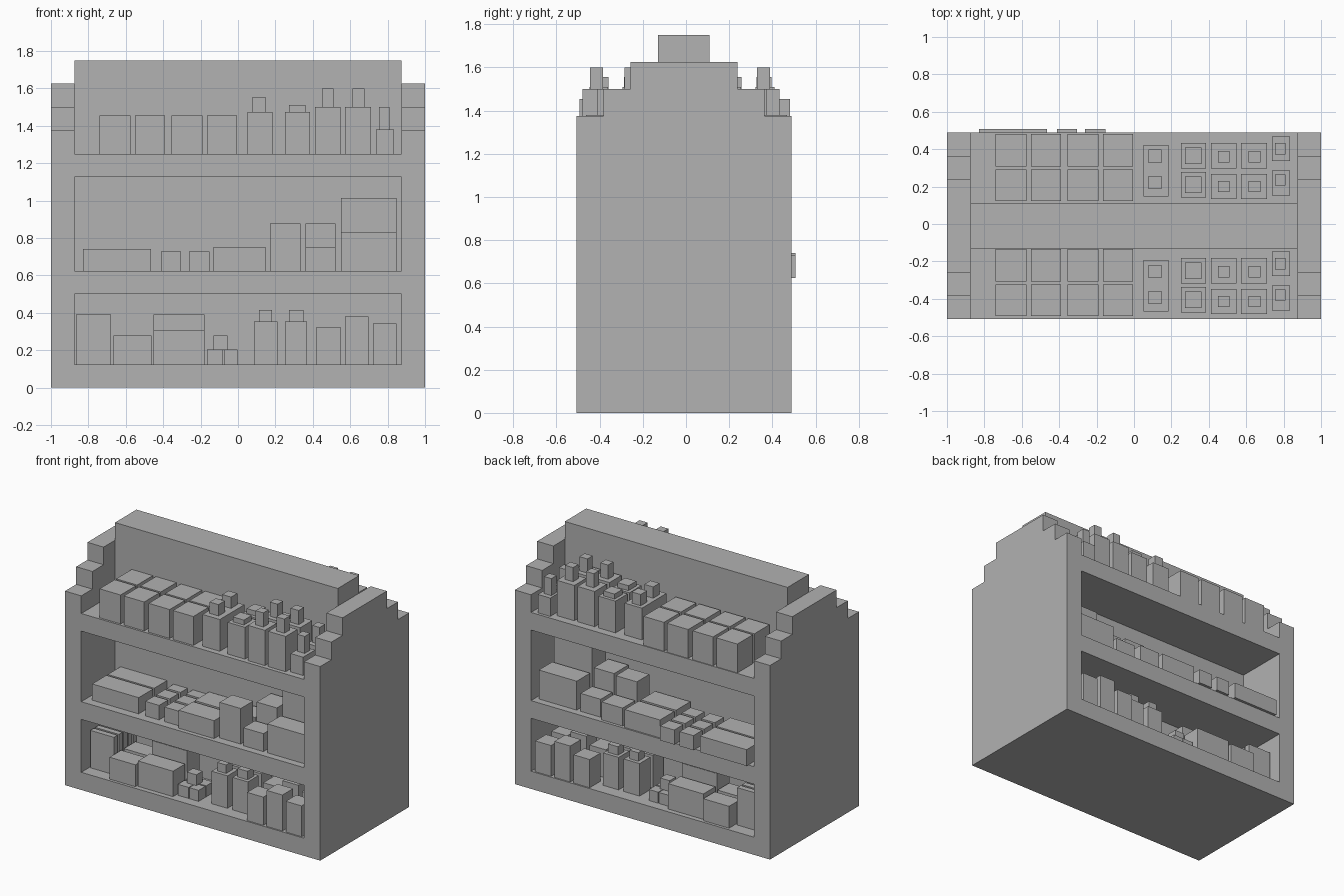
import bpy
import bmesh

cube = bpy.data.objects.get("Cube")
if cube:
    bpy.data.objects.remove(cube, do_unlink=True)

FRONT, BACK = -0.508, 0.488
INNER = 0.873          # half width between the end panels
SHIFT = 0.615          # distance between the front and back displays

# Single flat material
grey = bpy.data.materials.new("plain grey")
grey.use_nodes = True
colour = (0.445, 0.445, 0.445, 1)
grey.diffuse_color = colour
grey.node_tree.nodes["Principled BSDF"].inputs["Base Color"].default_value = colour


def finish(name, bm):
    bmesh.ops.recalc_face_normals(bm, faces=bm.faces)
    mesh = bpy.data.meshes.new(name)
    bm.to_mesh(mesh)
    bm.free()
    mesh.materials.append(grey)
    obj = bpy.data.objects.new(name, mesh)
    bpy.context.collection.objects.link(obj)
    return obj


def add_box(bm, x, y, z):
    """Add a box given by (low, high) pairs."""
    verts = bmesh.ops.create_cube(bm, size=1)["verts"]
    for v in verts:
        for axis, (low, high) in enumerate((x, y, z)):
            v.co[axis] = high if v.co[axis] > 0 else low


def box(name, x, y, z):
    bm = bmesh.new()
    add_box(bm, x, y, z)
    return finish(name, bm)


def end_panel(name, x_low, x_high):
    """Stepped side profile extruded across the panel thickness."""
    front_half, back_half = [], []
    for step in range(3):
        inset, low, high = step * 0.125, 1.25 + step * 0.125, 1.375 + step * 0.125
        low = low if step else 0
        front_half += [(FRONT + inset, low), (FRONT + inset, high)]
        back_half += [(BACK - inset, low), (BACK - inset, high)]
    profile = front_half + back_half[::-1]
    bm = bmesh.new()
    face = bm.faces.new([bm.verts.new((x_low, y, z)) for y, z in profile])
    moved = bmesh.ops.extrude_face_region(bm, geom=[face])["geom"]
    for v in moved:
        if isinstance(v, bmesh.types.BMVert):
            v.co.x = x_high
    return finish(name, bm)


# Frame: end panels, shelves and centre divider
end_panel("left_end_panel", INNER, 1)
end_panel("right_end_panel", -1, -INNER)
for name, low in (("base", 0), ("middle_shelf", 0.5), ("top_shelf", 1.125)):
    box(name, (-INNER, INNER), (FRONT, BACK), (low, low + 0.125))
box("centre_divider", (-INNER, INNER), (-0.13, 0.11), (0.02, 1.75))


def goods(name, columns, rows, low, high, mirrored=False):
    """Boxes for each column and depth row, on the front and the back display.
    Rows are distances from the front edge."""
    for side in ("front", "back"):
        bm = bmesh.new()
        for x in columns:
            for near, far in rows:
                y = (FRONT + near, FRONT + far)
                if side == "back":
                    if mirrored:
                        y = (BACK - far, BACK - near)
                    else:
                        y = (y[0] + SHIFT, y[1] + SHIFT)
                add_box(bm, x, y, (low, high))
        finish(side + "_" + name, bm)


# Top shelf
TOP = 1.25
goods("cartons", [(-0.74, -0.575), (-0.55, -0.39), (-0.355, -0.19), (-0.165, -0.005)],
      [(0.015, 0.185), (0.2, 0.375)], TOP, 1.455)
goods("long_canister", [(0.05, 0.185)], [(0.04, 0.315)], TOP, 1.475)
goods("long_canister_caps", [(0.077, 0.147)], [(0.08, 0.15), (0.22, 0.29)], 1.475, 1.555)
goods("jars", [(0.25, 0.385)], [(0.035, 0.17), (0.19, 0.325)], TOP, 1.475)
goods("jar_lids", [(0.273, 0.36)], [(0.06, 0.147), (0.215, 0.302)], 1.475, 1.51)
goods("bottles", [(0.413, 0.547), (0.573, 0.71)], [(0.028, 0.16), (0.19, 0.325)], TOP, 1.5)
goods("bottle_caps", [(0.45, 0.51), (0.612, 0.675)], [(0.063, 0.123), (0.223, 0.283)], 1.5, 1.6)
goods("small_bottles", [(0.737, 0.835)], [(0.045, 0.18), (0.23, 0.36)], TOP, 1.38)
goods("small_bottle_caps", [(0.753, 0.81)], [(0.098, 0.158), (0.265, 0.325)], 1.38, 1.5)

# Middle shelf
MID = 0.625
goods("flat_packs", [(-0.83, -0.465)], [(0.06, 0.22), (0.235, 0.4)], MID, 0.74)
goods("small_packs", [(-0.413, -0.305), (-0.263, -0.153)],
      [(0.06, 0.16), (0.18, 0.28), (0.3, 0.4)], MID, 0.728)
goods("wide_packs", [(-0.13, 0.147)], [(0.03, 0.19), (0.21, 0.37)], MID, 0.752)
goods("tall_pack", [(0.17, 0.335)], [(0.06, 0.2)], MID, 0.877)
goods("low_pack", [(0.17, 0.335)], [(0.22, 0.36)], MID, 0.752)
goods("outer_pack", [(0.362, 0.52)], [(0.05, 0.18)], MID, 0.752, True)
goods("inner_pack", [(0.362, 0.52)], [(0.2, 0.36)], MID, 0.877, True)
goods("outer_crate", [(0.55, 0.847)], [(0.05, 0.2)], MID, 0.83, True)
goods("inner_crate", [(0.55, 0.847)], [(0.22, 0.375)], MID, 1.015, True)

# Bottom shelf
LOW = 0.125
goods("upright_slabs", [(-0.865, -0.68)],
      [(0.09 + i * 0.055, 0.13 + i * 0.055) for i in range(5)], LOW, 0.39, True)
goods("short_boxes", [(-0.665, -0.463)], [(0.02, 0.15), (0.18, 0.31)], LOW, 0.28, True)
goods("outer_box", [(-0.453, -0.178)], [(0.035, 0.17)], LOW, 0.305, True)
goods("inner_box", [(-0.453, -0.178)], [(0.19, 0.33)], LOW, 0.39, True)
goods("little_cubes", [(-0.165, -0.08), (-0.075, -0.002)],
      [(0.07, 0.145), (0.155, 0.23)], LOW, 0.203, True)
goods("stacked_cube", [(-0.13, -0.055)], [(0.12, 0.19)], 0.203, 0.28, True)
goods("flasks", [(0.085, 0.21), (0.25, 0.37)], [(0.09, 0.21), (0.24, 0.36)], LOW, 0.355, True)
goods("flask_caps", [(0.113, 0.182), (0.272, 0.35)],
      [(0.115, 0.185), (0.265, 0.335)], 0.355, 0.415, True)
for name, x, top in (("inner_tin", (0.42, 0.547), 0.325),
                     ("middle_tin", (0.573, 0.697), 0.38),
                     ("outer_tin", (0.723, 0.847), 0.343)):
    goods(name, [x], [(0.01, 0.13), (0.19, 0.31)], LOW, top, True)
